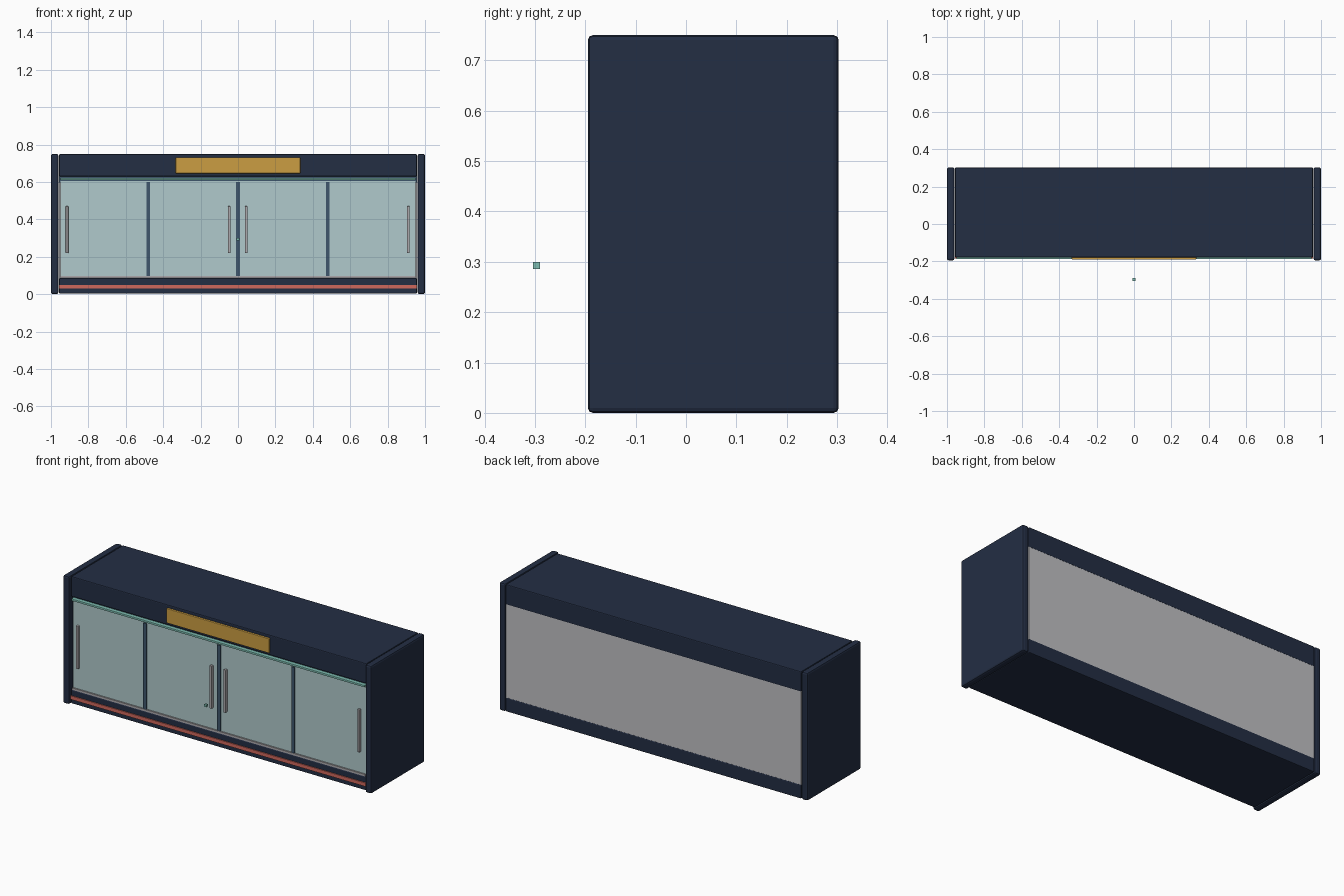
import bpy

cube = bpy.data.objects.get("Cube")
if cube:
    bpy.data.objects.remove(cube, do_unlink=True)


def material(name, rgb):
    """Flat material from 0-255 display values, stored as linear."""
    lin = [((c / 255 + 0.055) / 1.055) ** 2.4 for c in rgb]
    m = bpy.data.materials.new(name)
    m.use_nodes = True
    m.diffuse_color = (*lin, 1)
    bsdf = m.node_tree.nodes["Principled BSDF"]
    bsdf.inputs["Base Color"].default_value = (*lin, 1)
    bsdf.inputs["Roughness"].default_value = 0.6
    return m


navy = material("navy", (35, 46, 68))
glass = material("pale glass", (176, 202, 204))
teal = material("teal", (125, 188, 176))
slate = material("slate blue", (62, 86, 108))
gold = material("gold", (203, 158, 66))
coral = material("coral", (208, 104, 92))
steel = material("steel", (172, 168, 172))
grey = material("light grey", (192, 192, 196))


def box(name, x, y, z, mat, bevel=0):
    """Box between the given (low, high) ranges, with an optional chamfer."""
    ranges = (x, y, z)
    bpy.ops.mesh.primitive_cube_add(size=1, location=[(a + b) / 2 for a, b in ranges])
    ob = bpy.context.object
    ob.name = name
    ob.scale = [b - a for a, b in ranges]
    bpy.ops.object.transform_apply(location=False, rotation=False, scale=True)
    ob.data.materials.append(mat)
    if bevel:
        mod = ob.modifiers.new("chamfer", 'BEVEL')
        mod.width = bevel
        mod.segments = 2
    return ob


inner = (-0.957, 0.957)
span = (-0.95, 0.95)

# Cabinet shell
for side, s in (("left", 1), ("right", -1)):
    box(side + "_side_panel", sorted((s * 0.96, s)), (-0.195, 0.303), (0, 0.75), navy, 0.01)
box("base", inner, (-0.178, 0.302), (0.003, 0.085), navy, 0.005)
box("top_box", inner, (-0.178, 0.302), (0.63, 0.748), navy, 0.005)
box("back_panel", inner, (0.285, 0.3), (0.083, 0.632), grey)

# Front trim and rails
box("kick_strip", inner, (-0.184, -0.175), (0.029, 0.05), coral)
box("bottom_rail", span, (-0.18, -0.15), (0.085, 0.097), steel)
box("top_rail", span, (-0.187, -0.15), (0.61, 0.622), teal, 0.002)
box("top_rail_backing", inner, (-0.165, -0.14), (0.598, 0.632), slate)

# Sliding glass doors with handles
edges = [-0.95, -0.48, 0, 0.48, 0.95]
handles = [-0.914, -0.047, 0.044, 0.911]
for i in range(4):
    box(f"glass_door_{i + 1}", (edges[i], edges[i + 1]), (-0.172, -0.16), (0.097, 0.605), glass)
    h = handles[i]
    box(f"door_handle_{i + 1}", (h - 0.007, h + 0.007), (-0.188, -0.17), (0.22, 0.47), steel, 0.002)
for i, x in enumerate(edges[1:4]):
    box(f"door_divider_{i + 1}", (x - 0.01, x + 0.01), (-0.178, -0.155), (0.097, 0.6), slate)

# Header plate and small floating marker block
box("header_plate", (-0.333, 0.333), (-0.19, -0.175), (0.646, 0.731), gold, 0.003)
box("marker_block", (-0.007, 0.007), (-0.304, -0.29), (0.286, 0.3), teal)
